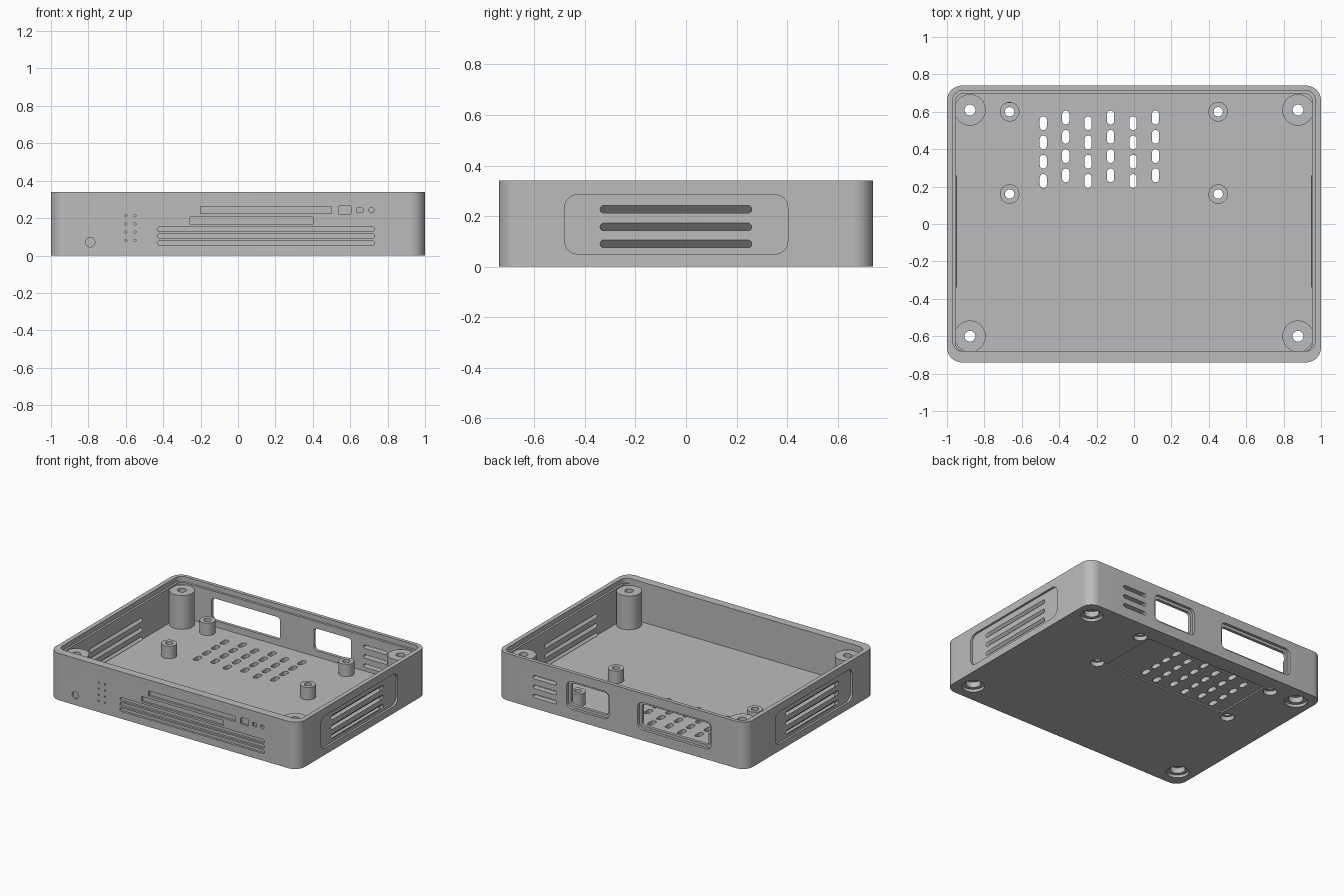
import bpy, bmesh, math

if "Cube" in bpy.data.objects:
    bpy.data.objects.remove(bpy.data.objects["Cube"], do_unlink=True)

HX, HY, HZ = 1.0, 0.74, 0.34
FLOOR = 0.05


def group(name):
    col = bpy.data.collections.new(name)
    bpy.context.scene.collection.children.link(col)
    return col


def prism(name, col, axis, u0, u1, v0, v1, w0, w1, radius, seg=6, slope=0.0):
    """Rounded rectangle in (u, v), extruded along the axis from w0 to w1."""
    radius = min(radius, (u1 - u0) / 2 - 1e-5, (v1 - v0) / 2 - 1e-5)
    corners = [(u1, v1, -1, -1), (u0, v1, 1, -1), (u0, v0, 1, 1), (u1, v0, -1, 1)]
    outline = []
    for i, (u, v, su, sv) in enumerate(corners):
        for k in range(seg + 1):
            a = math.pi / 2 * (i + k / seg)
            outline.append((u + su * radius + radius * math.cos(a),
                            v + sv * radius + radius * math.sin(a)))

    def place(u, v, w):
        v += slope * (w - w0)
        return {"x": (w, u, v), "y": (u, w, v), "z": (u, v, w)}[axis]

    bm = bmesh.new()
    low = [bm.verts.new(place(u, v, w0)) for u, v in outline]
    high = [bm.verts.new(place(u, v, w1)) for u, v in outline]
    bm.faces.new(low)
    bm.faces.new(high)
    for i in range(len(low)):
        j = (i + 1) % len(low)
        bm.faces.new((low[i], low[j], high[j], high[i]))
    bmesh.ops.recalc_face_normals(bm, faces=bm.faces)
    mesh = bpy.data.meshes.new(name)
    bm.to_mesh(mesh)
    bm.free()
    obj = bpy.data.objects.new(name, mesh)
    col.objects.link(obj)
    return obj


def disc(name, col, axis, u, v, r, w0, w1, seg=8):
    return prism(name, col, axis, u - r, u + r, v - r, v + r, w0, w1, r, seg)


def combine(obj, col, operation):
    """Apply a whole group to the object, then discard the helpers."""
    mod = obj.modifiers.new("combine", "BOOLEAN")
    mod.operation = operation
    mod.solver = "EXACT"
    mod.operand_type = "COLLECTION"
    mod.collection = col
    for helper in col.objects:
        helper.hide_render = True
    bpy.context.view_layer.update()
    deps = bpy.context.evaluated_depsgraph_get()
    mesh = bpy.data.meshes.new_from_object(obj.evaluated_get(deps))
    obj.modifiers.clear()
    obj.data = mesh
    for helper in list(col.objects):
        bpy.data.objects.remove(helper, do_unlink=True)
    bpy.data.collections.remove(col)


# Outer shell
case = prism("enclosure_base", bpy.context.scene.collection, "z",
             -HX, HX, -HY, HY, 0, HZ, 0.08, 10)

# Cavity with a stepped rim on the sides and back
hollow = group("hollow")
prism("cavity", hollow, "z", -0.953, 0.953, -0.68, 0.698, FLOOR, HZ + 0.1, 0.04)
prism("rim_step", hollow, "z", -0.968, 0.968, -0.68, 0.714, 0.305, HZ + 0.1, 0.05)
combine(case, hollow, "DIFFERENCE")

# Corner screw posts and board standoffs
post_spots = [(x, y) for x in (-0.877, 0.877) for y in (-0.6, 0.61)]
standoff_spots = [(x, y) for x in (-0.665, 0.45) for y in (0.16, 0.6)]
bosses = group("bosses")
for x, y in post_spots:
    disc("corner_post", bosses, "z", x, y, 0.084, 0.02, 0.295)
for x, y in standoff_spots:
    disc("standoff", bosses, "z", x, y, 0.052, 0.02, 0.14)
combine(case, bosses, "UNION")

cuts = group("cuts")

# Screw holes with counterbores underneath
for x, y in post_spots:
    disc("post_hole", cuts, "z", x, y, 0.029, -0.1, 0.4)
    disc("post_bore", cuts, "z", x, y, 0.05, -0.1, 0.06)
    disc("foot_recess", cuts, "z", x, y, 0.075, -0.1, 0.02)
for x, y in standoff_spots:
    disc("standoff_hole", cuts, "z", x, y, 0.025, -0.1, 0.4)
    disc("standoff_bore", cuts, "z", x, y, 0.045, -0.1, 0.03)

# Floor vents in staggered columns, inside a shallow underside panel
prism("underside_panel", cuts, "z", -0.6, 0.39, 0.18, 0.62, -0.1, 0.01, 0.01)
for column in range(6):
    x = -0.485 + 0.12 * column
    for row in range(4):
        y = 0.23 + 0.103 * row + 0.03 * (column % 2)
        prism("floor_vent", cuts, "z", x - 0.019, x + 0.019,
              y - 0.037, y + 0.037, -0.1, 0.1, 0.019)

# Recessed side panels with slanted louvres
vent_heights = (0.09, 0.157, 0.227)
for side in (-1, 1):
    prism("side_panel", cuts, "x", -0.48, 0.403, 0.05, 0.284,
          side * 0.985, side * 1.1, 0.05, 8)
    for z in vent_heights:
        lift = 0.015
        prism("side_louvre", cuts, "x", -0.34, 0.26, z - 0.015 + lift, z + 0.015 + lift,
              side * 1.0, side * 0.948, 0.014, 4, slope=side)

# Back wall: two connector windows with outer bevel step, and three vents
for x0, x1 in ((-0.72, -0.13), (0.1, 0.44)):
    prism("window_step", cuts, "y", x0, x1, 0.075, 0.275, 0.72, 0.8, 0.04)
    prism("window", cuts, "y", x0 + 0.02, x1 - 0.02, 0.095, 0.255, 0.65, 0.8, 0.025)
for z in vent_heights:
    prism("back_vent", cuts, "y", 0.52, 0.71, z - 0.013, z + 0.013, 0.65, 0.8, 0.012, 4)

# Front wall: shallow trim grooves, port recesses, button and indicator dots
FACE, OUT = -0.725, -0.8
for z in (0.066, 0.104, 0.141):
    prism("front_groove", cuts, "y", -0.43, 0.73, z - 0.013, z + 0.013, OUT, FACE, 0.012, 4)
prism("upper_slot", cuts, "y", -0.2, 0.5, 0.224, 0.261, OUT, FACE, 0.001, 1)
prism("lower_slot", cuts, "y", -0.257, 0.4, 0.169, 0.206, OUT, FACE, 0.001, 1)
prism("large_port", cuts, "y", 0.54, 0.603, 0.219, 0.267, OUT, FACE, 0.004, 2)
prism("small_port", cuts, "y", 0.635, 0.668, 0.229, 0.256, OUT, FACE, 0.006, 2)
disc("audio_port", cuts, "y", 0.713, 0.243, 0.014, OUT, FACE, 4)
disc("power_button", cuts, "y", -0.79, 0.071, 0.025, OUT, FACE, 6)
for x in (-0.6, -0.55):
    for row in range(4):
        disc("indicator_dot", cuts, "y", x, 0.081 + 0.044 * row, 0.006, OUT, FACE, 3)
combine(case, cuts, "DIFFERENCE")

# Single grey plastic
grey = bpy.data.materials.new("grey_plastic")
grey.use_nodes = True
colour = (0.5, 0.5, 0.5, 1)
grey.diffuse_color = colour
grey.node_tree.nodes["Principled BSDF"].inputs["Base Color"].default_value = colour
case.data.materials.clear()
case.data.materials.append(grey)
for face in case.data.polygons:
    face.material_index = 0

bpy.ops.object.select_all(action="DESELECT")
case.select_set(True)
bpy.context.view_layer.objects.active = case
bpy.ops.object.shade_smooth_by_angle(angle=math.radians(30))
